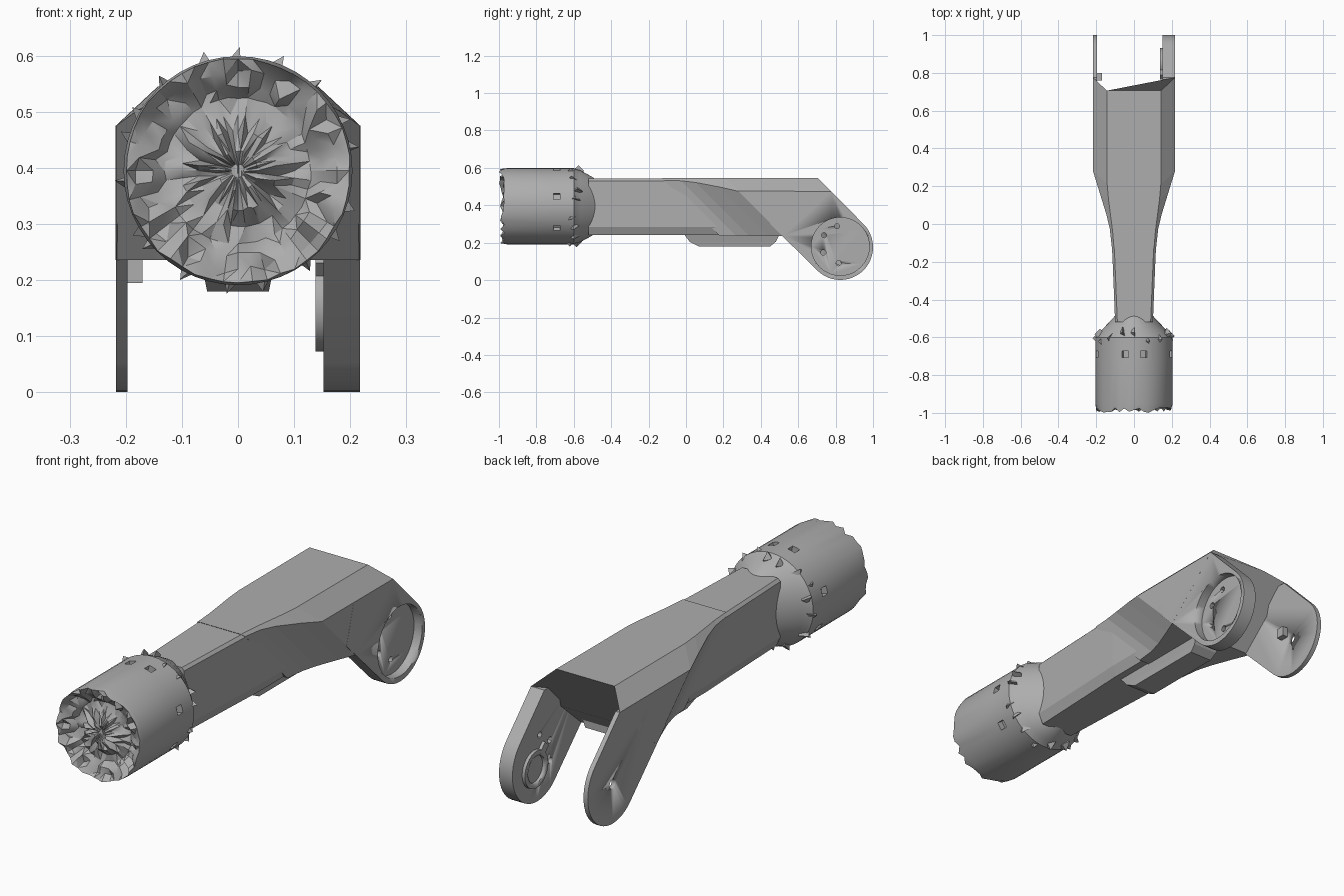
import bpy, bmesh, math, random
from mathutils import Matrix

random.seed(4)
if "Cube" in bpy.data.objects:
    bpy.data.objects.remove(bpy.data.objects["Cube"], do_unlink=True)

GREY = (0.42, 0.42, 0.42, 1)
mat = bpy.data.materials.new("plain grey")
mat.use_nodes = True
mat.diffuse_color = GREY
mat.node_tree.nodes["Principled BSDF"].inputs["Base Color"].default_value = GREY


def finish(name, bm, smooth=None):
    """Turn a bmesh into a grey object."""
    bmesh.ops.recalc_face_normals(bm, faces=bm.faces)
    me = bpy.data.meshes.new(name)
    bm.to_mesh(me)
    bm.free()
    me.materials.append(mat)
    ob = bpy.data.objects.new(name, me)
    bpy.context.collection.objects.link(ob)
    if smooth:
        bpy.ops.object.select_all(action='DESELECT')
        ob.select_set(True)
        bpy.context.view_layer.objects.active = ob
        bpy.ops.object.shade_smooth_by_angle(angle=math.radians(smooth))
    return ob


def loft(name, rings, smooth=None, triangulate=False):
    """Skin closed rings of equal point count and cap both ends."""
    bm = bmesh.new()
    vs = [[bm.verts.new(p) for p in r] for r in rings]
    n = len(rings[0])
    for a, b in zip(vs, vs[1:]):
        for i in range(n):
            j = (i + 1) % n
            bm.faces.new((a[i], a[j], b[j], b[i]))
    bm.faces.new(vs[0])
    bm.faces.new(vs[-1])
    if triangulate:
        bmesh.ops.triangulate(bm, faces=bm.faces)
    return finish(name, bm, smooth)


def slab(name, outline, x0, x1):
    """Extrude a y-z outline between two x positions."""
    return loft(name, [[(x, y, z) for y, z in outline] for x in (x0, x1)], 30)


def circle(y, z, r, n=40):
    return [(y + r * math.cos(math.tau * i / n), z + r * math.sin(math.tau * i / n))
            for i in range(n)]


def box(name, centre, size, turn=None):
    bm = bmesh.new()
    m = Matrix.Translation(centre) @ (turn or Matrix()) @ Matrix.Diagonal((*size, 1))
    bmesh.ops.create_cube(bm, size=1, matrix=m)
    return finish(name, bm)


def cut(ob, cutters):
    for c in cutters:
        mod = ob.modifiers.new("cut", 'BOOLEAN')
        mod.operation = 'DIFFERENCE'
        mod.object = c
        bpy.context.view_layer.objects.active = ob
        bpy.ops.object.modifier_apply(modifier=mod.name)
        bpy.data.objects.remove(c, do_unlink=True)


def mirrored(half):
    """Complete a half section given from top centre to bottom centre."""
    return half + [(-x, y, z) for x, y, z in reversed(half)]


# Narrow square arm with softened long edges
def arm_section(y, w):
    return mirrored([(w - 0.012, y, 0.542), (w, y, 0.53), (w, y, 0.285),
                     (w - 0.02, y, 0.24)])


loft("arm", [arm_section(y, w) for y, w in
             ((-0.52, 0.1), (-0.2, 0.113), (0, 0.122), (0.56, 0.122))])


# Flared body: sheared front sections widen towards the fork
def body_section(y, w, chamfer):
    half = [(w - chamfer, 0.545), (w, 0.545 - chamfer * 0.93), (w, 0.36), (w, 0.236)]
    return mirrored([(x, y + (0.475 - z), z) for x, z in half])


back = mirrored([(0.143, 0.706, 0.545), (0.218, 0.776, 0.475),
                 (0.218, 0.66, 0.36), (0.218, 0.52, 0.236)])
loft("flared_body", [body_section(y, w, c) for y, w, c in
                     ((-0.06, 0.118, 0.012), (0.03, 0.128, 0.015), (0.1, 0.147, 0.025),
                      (0.2, 0.185, 0.05), (0.28, 0.217, 0.075))] + [back])

# Raised rail under the body
loft("under_rail", [
    [(x, y, z) for x, y in ((-w, y0), (w, y0), (w, y1), (-w, y1))]
    for w, y0, y1, z in ((0.07, -0.01, 0.5, 0.245), (0.06, 0.02, 0.48, 0.205),
                         (0.055, 0.07, 0.45, 0.18))])

# Fork plates: straight 45 degree flanks ending in a round lobe
PY, PZ, PR = 0.825, 0.176, 0.175
lobe = []
for i in range(25):
    a = math.radians(45 - 180 * i / 24)
    lobe.append((PY + PR * math.cos(a), PZ + PR * math.sin(a)))
outline = [(0.5, 0.475), (0.776, 0.475)] + lobe + [(0.515, 0.236), (0.45, 0.3)]

thick_plate = slab("left_fork_plate", outline, 0.152, 0.2178)
thin_plate = slab("right_fork_plate", outline, -0.2178, -0.197)

# Round bearing pocket with bolt holes in the thick plate
holes = [slab("hole_cutter", circle(PY + 0.1 * math.cos(a), 0.19 + 0.1 * math.sin(a), 0.014, 12),
              0.13, 0.25)
         for a in (math.radians(d) for d in (100, 150, 205, 265))]
cut(thick_plate, [slab("pocket_cutter", circle(PY, 0.18, 0.155), 0.178, 0.25)] + holes)
cut(thin_plate, [slab("pin_cutter", circle(PY, PZ, 0.022, 16), -0.25, -0.15)])

# Inner boss ring and key on the thick plate, stop block on the thin plate
boss = slab("bearing_boss", circle(0.85, 0.155, 0.082, 28), 0.138, 0.156)
cut(boss, [slab("boss_cutter", circle(0.85, 0.155, 0.06, 28), 0.12, 0.151)])
box("boss_key", (0.147, 0.795, 0.225), (0.018, 0.05, 0.035),
    Matrix.Rotation(math.radians(-45), 4, 'X'))
box("stop_block", (-0.184, 0.78, 0.217), (0.028, 0.04, 0.044))

# Cutting head: tube, tapered shoulder and rough toothed face
CZ, N = 0.395, 48


def ring(y, rx, rz, rough=0.0):
    pts = []
    for i in range(N):
        a = math.tau * i / N
        s = 1 + random.uniform(-rough, rough) * 2
        pts.append((rx * s * math.cos(a), y + random.uniform(-rough, rough),
                    CZ + rz * s * math.sin(a)))
    return pts


face = [ring(y, r, r, k) for r, y, k in
        ((0.012, -0.95, 0.002), (0.035, -0.965, 0.014), (0.07, -0.955, 0.02),
         (0.1, -0.94, 0.008), (0.13, -0.935, 0.006), (0.15, -0.955, 0.015),
         (0.178, -0.965, 0.018))]
teeth = [(x, -0.972 - 0.028 * random.random() ** 2, z) for x, y, z in ring(0, 0.2, 0.2, 0.006)]
teeth[9] = (teeth[9][0], -1.0, teeth[9][2])
shell = [ring(y, rx, rz) for y, rx, rz in
         ((-0.955, 0.204, 0.204), (-0.72, 0.204, 0.204), (-0.6, 0.204, 0.204),
          (-0.595, 0.196, 0.2), (-0.565, 0.175, 0.192), (-0.5, 0.112, 0.156),
          (-0.485, 0.1, 0.145))]
head = loft("cutting_head", face + [teeth] + shell, 30, triangulate=True)

# Small square windows around the collar
windows = []
for d in (15, 75, 103, 165, 215, 325):
    a = math.radians(d)
    windows.append(box("window_cutter",
                       (0.2 * math.cos(a), -0.69, CZ + 0.2 * math.sin(a)),
                       (0.05, 0.035, 0.035), Matrix.Rotation(-a, 4, 'Y')))
cut(head, windows)

# Ragged chips along the collar seam
bm = bmesh.new()
for i in range(18):
    a = math.tau * (i + random.random() * 0.7) / 18
    m = (Matrix.Translation((0.19 * math.cos(a), -0.6 + random.uniform(-0.03, 0.025),
                             CZ + 0.19 * math.sin(a)))
         @ Matrix.Rotation(-a, 4, 'Y')
         @ Matrix.Rotation(random.uniform(-0.5, 0.5), 4, 'X'))
    bmesh.ops.create_cone(bm, cap_ends=True, segments=4, radius1=0.03, radius2=0.008,
                          depth=0.02, matrix=m)
finish("collar_chips", bm)
